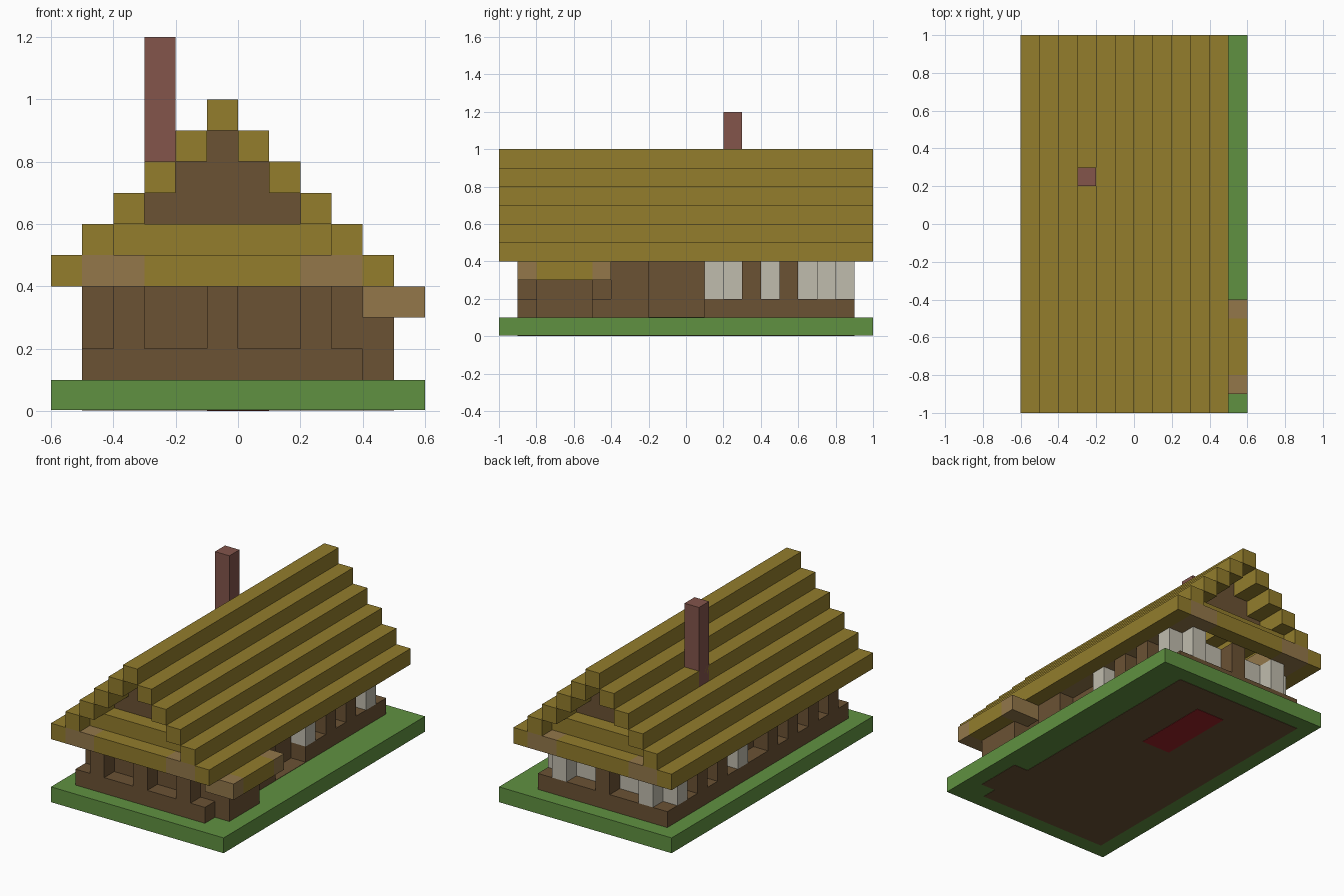
import bpy
import bmesh
from mathutils import Matrix, Vector

cube = bpy.data.objects.get("Cube")
if cube:
    bpy.data.objects.remove(cube, do_unlink=True)


def material(name, rgb):
    """Flat material from display values, stored as linear."""
    lin = [((c / 255 + 0.055) / 1.055) ** 2.4 for c in rgb] + [1.0]
    m = bpy.data.materials.new(name)
    m.use_nodes = True
    m.diffuse_color = lin
    m.node_tree.nodes["Principled BSDF"].inputs["Base Color"].default_value = lin
    return m


grass = material("grass green", (96, 145, 65))
wood = material("dark wood", (107, 82, 52))
beam = material("light wood", (147, 119, 74))
thatch = material("thatch yellow", (147, 125, 44))
plaster = material("pale plaster", (192, 188, 174))
brick = material("chimney brick", (131, 85, 75))
red = material("rug red", (155, 35, 40))


def blocks(name, mat, boxes):
    """One object from boxes given as (x0, x1, y0, y1, z0, z1)."""
    bm = bmesh.new()
    for x0, x1, y0, y1, z0, z1 in boxes:
        centre = Vector((x0 + x1, y0 + y1, z0 + z1)) / 2
        size = Matrix.Diagonal((x1 - x0, y1 - y0, z1 - z0, 1))
        bmesh.ops.create_cube(bm, size=1, matrix=Matrix.Translation(centre) @ size)
    mesh = bpy.data.meshes.new(name)
    bm.to_mesh(mesh)
    bm.free()
    mesh.materials.append(mat)
    obj = bpy.data.objects.new(name, mesh)
    bpy.context.collection.objects.link(obj)
    return obj


U = 0.1            # block size
W, E = -0.5, 0.4   # outer wall faces in x
S, N = -0.9, 0.9   # outer wall faces in y

# Ground, with the house floor and rug showing on its underside
blocks("ground", grass, [(-0.6, 0.6, -1, 1, 0.004, U)])
blocks("floor", wood, [(W, E, S, N, 0.002, 0.102),
                       (E, E + U, -0.8, -0.5, 0.002, 0.102)])
blocks("rug", red, [(-0.1, 0.1, 0.2, 0.7, 0, 0.104)])

# Low outer sill, broken by the doorway on the east side
blocks("sill", wood, [
    (W, E, S, S + U, U, 0.2), (W, E, N - U, N, U, 0.2),
    (W, W + U, S + U, N - U, U, 0.2),
    (E - U, E, S + U, -0.2, U, 0.2), (E - U, E, U, N - U, U, 0.2)])


# Posts standing on the sill
def end_post(x, y):
    return (x, x + U, y, y + U, 0.2, 0.4)


wood_posts = [end_post(x, S) for x in (-0.4, -0.1, 0.2)]
wood_posts.append(end_post(-0.1, N - U))
wood_posts += [end_post(x, y) for x in (W, E - U) for y in (0.3, 0.5, -0.8, -0.6)]
wood_posts += [end_post(W, -0.4), end_post(W, -0.2)]
wood_posts.append((E - U, E, -0.4, -0.2, 0.2, 0.4))
blocks("wood_posts", wood, wood_posts)

pale_posts = [end_post(x, N - U) for x in (-0.4, 0.2)]
pale_posts += [end_post(x, y) for x in (W, E - U) for y in (U, 0.7)]
blocks("pale_posts", plaster, pale_posts)


# Inner wall set back behind the posts: wood in front, plaster behind
def inner_sides(y0, y1):
    return [(x, x + U, y0, y1, U, 0.4) for x in (W + U, E - 2 * U)]


blocks("inner_wall_front", wood,
       inner_sides(-0.8, U) + [(-0.3, 0.2, -0.8, -0.7, U, 0.4)])
blocks("inner_wall_back", plaster,
       inner_sides(U, 0.8) + [(-0.3, 0.2, 0.7, 0.8, U, 0.4)])

# Side porch
blocks("porch_wall", wood, [(E, E + U, -0.8, -0.5, U, 0.3)])
blocks("porch_roof", thatch, [(E, 0.6, -0.8, -0.5, 0.3, 0.4)])
blocks("porch_beams", beam, [(E, 0.6, y, y + U, 0.3, 0.4) for y in (-0.9, -0.5)])

# Wall plates carrying the roof
blocks("wall_plates", beam, [(W, W + 2 * U, -1, 1, 0.4, 0.5),
                             (E - 2 * U, E, -1, 1, 0.4, 0.5)])

# Stepped roof rows, mirrored about the ridge, and the ridge itself
rows = []
for i in range(5):
    x, z = -0.6 + i * U, 0.4 + i * U
    rows += [(x, x + U, -1, 1, z, z + U), (-x - 2 * U, -x - U, -1, 1, z, z + U)]
rows.append((-U, 0, -1, 1, 0.9, 1.0))
blocks("roof_rows", thatch, rows)

# Small stepped eaves and wooden gable at each end
eaves, gables = [], []
for side in (-1, 1):
    def span(a, b):
        return tuple(sorted((side * a, side * b)))
    eaves += [(-0.3, 0.2, *span(0.9, 1.0), 0.4, 0.5),
              (-0.4, 0.3, *span(0.8, 0.9), 0.5, 0.6)]
    for i in range(3):
        inset, z = i * U, 0.6 + i * U
        gables.append((-0.3 + inset, 0.2 - inset, *span(0.7, 0.8), z, z + U))
blocks("end_eaves", thatch, eaves)
blocks("gables", wood, gables)

# Chimney
blocks("chimney", brick, [(-0.3, -0.2, 0.2, 0.3, U, 1.2)])
